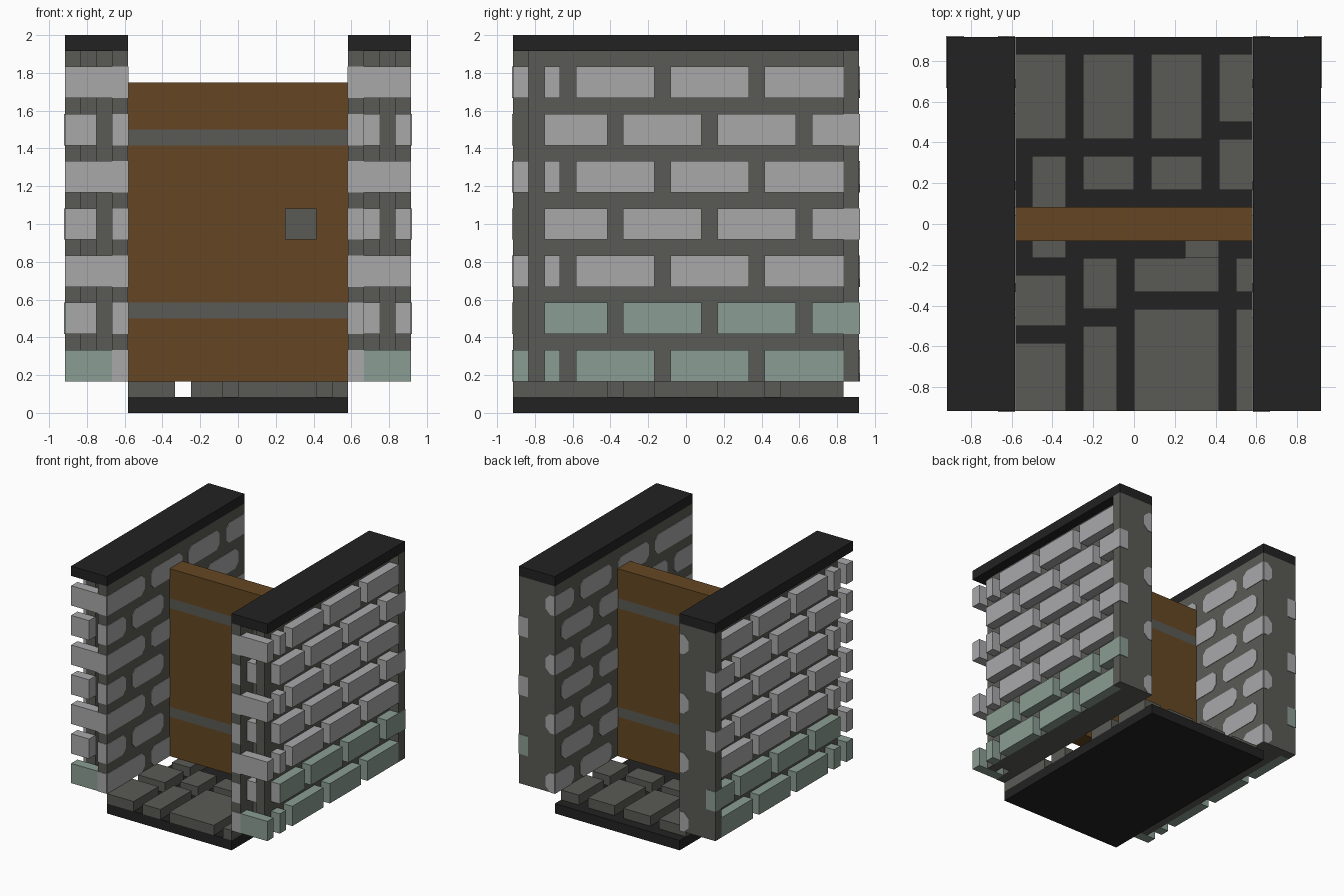
import bpy

if "Cube" in bpy.data.objects:
    bpy.data.objects.remove(bpy.data.objects["Cube"])

U = 1 / 12      # one grid step of the design
E = 0.05        # thickness of painted plates, in steps


def make_material(name, r, g, b):
    def lin(c):
        c /= 255
        return c / 12.92 if c < 0.04 else ((c + 0.055) / 1.055) ** 2.4
    mat = bpy.data.materials.new(name)
    mat.use_nodes = True
    col = (lin(r), lin(g), lin(b), 1)
    mat.diffuse_color = col
    mat.node_tree.nodes["Principled BSDF"].inputs["Base Color"].default_value = col
    return mat


STONE = make_material("light stone", 169, 168, 170)
MORTAR = make_material("dark grey mortar", 90, 90, 85)
MOSS = make_material("mossy green stone", 138, 157, 147)
BLACK = make_material("black slate", 34, 34, 34)
WOOD = make_material("brown wood", 101, 70, 35)


def build(name, verts, faces, mat):
    mesh = bpy.data.meshes.new(name)
    mesh.from_pydata([[c * U for c in v] for v in verts], [], faces)
    mesh.materials.append(mat)
    obj = bpy.data.objects.new(name, mesh)
    bpy.context.collection.objects.link(obj)
    return obj


def prism(name, outline, axis, lo, hi, mat):
    """Extrude an outline along an axis (0 = x, 1 = y, 2 = z)."""
    def place(p, d):
        v = list(p)
        v.insert(axis, d)
        return v
    n = len(outline)
    verts = [place(p, d) for d in (lo, hi) for p in outline]
    faces = [[i, (i + 1) % n, (i + 1) % n + n, i + n] for i in range(n)]
    faces += [list(range(n))[::-1], list(range(n, 2 * n))]
    obj = build(name, verts, faces, mat)
    import bmesh
    bm = bmesh.new()
    bm.from_mesh(obj.data)
    bmesh.ops.recalc_face_normals(bm, faces=bm.faces)
    bm.to_mesh(obj.data)
    bm.free()
    return obj


def box(name, x, y, z, mat):
    x = sorted(x)
    outline = [(x[0], y[0]), (x[1], y[0]), (x[1], y[1]), (x[0], y[1])]
    return prism(name, outline, 2, z[0], z[1], mat)


def chamfered(a, b, z, cut_a=0.5, cut_b=0.5):
    """Brick outline with cut corners."""
    t, k = z + 2, 0.5
    pts = [(a + cut_a, z), (b - cut_b, z), (b, z + k * (cut_b > 0)), (b, t - k * (cut_b > 0)),
           (b - cut_b, t), (a + cut_a, t), (a, t - k * (cut_a > 0)), (a, z + k * (cut_a > 0))]
    return list(dict.fromkeys(pts))


# Floor slab and paving stones
box("floor_slab", (-7, 7), (-11, 11), (0, 1), BLACK)
paving = [((-7, -4), (5, 10)), ((-3, 0), (5, 10)), ((1, 4), (5, 10)), ((5, 7), (6, 10)),
          ((5, 7), (2, 5)), ((1, 4), (2, 4)), ((-3, 0), (2, 4)), ((-6, -4), (-2, 4)),
          ((-3, -1), (-5, -2)), ((0, 5), (-4, -2)), ((6, 7), (-4, -2)), ((6, 7), (-11, -5)),
          ((0, 5), (-11, -5)), ((-3, -1), (-11, -6)), ((-7, -4), (-11, -7)), ((-7, -4), (-6, -3))]
for x, y in paving:
    box("paving_stone", x, y, (1, 2), MORTAR)

# Door: planks and iron bands stacked upward
levels = [2, 6, 7, 17, 18, 21]
for i, z in enumerate(zip(levels, levels[1:])):
    band = i % 2
    box("door_band" if band else "door_panel", (-7, 7), (-1, 1), z, MORTAR if band else WOOD)
box("door_handle", (3, 5), (-2, -1), (11, 13), MORTAR)

# Side walls
for s, side in ((1, "left"), (-1, "right")):
    def wall(part, x, y, z, mat):
        return box(f"{side}_{part}", (s * x[0], s * x[1]), y, z, mat)

    wall("wall_cap", (7, 11), (-11, 11), (23, 24), BLACK)
    wall("inner_slab", (7, 8), (-11, 10), (2, 23), MORTAR)
    wall("back_slab", (7, 11), (10, 11), (2, 23), MORTAR)
    wall("wall_core", (8, 10), (-9, 10), (2, 23), MORTAR)
    wall("corner_post", (9, 10), (-10, -9), (2, 23), MORTAR)

    for row in range(7):
        z = 2 + 3 * row
        odd = row % 2
        span = (z, z + 2)
        outer = MOSS if row < 2 else STONE

        # Raised bricks on the outer face, in running bond
        starts = (-10, -4, 2, 8) if odd else (-13, -7, -1, 5)
        for a in starts:
            y = (max(a, -9), min(a + 5, 11))
            at_back = y[1] == 11
            brick = wall("outer_brick", (10, 11 + E * at_back), (y[0], y[1] + E * at_back), span, outer)
            if y[0] == -9 and row == 1:
                brick.data.materials.append(STONE)
                for f in brick.data.polygons:
                    f.material_index = int(f.normal.y < -0.5)

        # Bricks on the front end
        front = MOSS if row == 0 else STONE
        if not odd:
            wall("front_brick", (8, 11), (-11, -10), span, front)
        elif s > 0:
            wall("front_brick", (8, 9), (-10, -9), span, front)
        else:
            wall("front_brick", (9, 11), (-11, -10), span, front)
        wall("front_edge_plate", (7, 8), (-11 - E, -11), span, STONE)

        # Flush cut-corner bricks on the inner face
        for a in ((-13, -7, -1, 5) if odd else (-10, -4, 2, 8)):
            lo, hi = (-11 if a <= -10 else a), min(a + 5, 11)
            outline = chamfered(lo, hi, z, 0.5 * (lo > -11), 0.5 * (hi < 11))
            prism(f"{side}_inner_brick", outline, 0, s * 7, s * (7 - E), STONE)

        # Flush bricks wrapping onto the back end
        if not odd:
            ends = sorted((s * 7, s * 8))
            outline = chamfered(*ends, z, 0.5 * (s < 0), 0.5 * (s > 0))
            prism(f"{side}_back_brick", outline, 1, 11, 11 + E, STONE)
